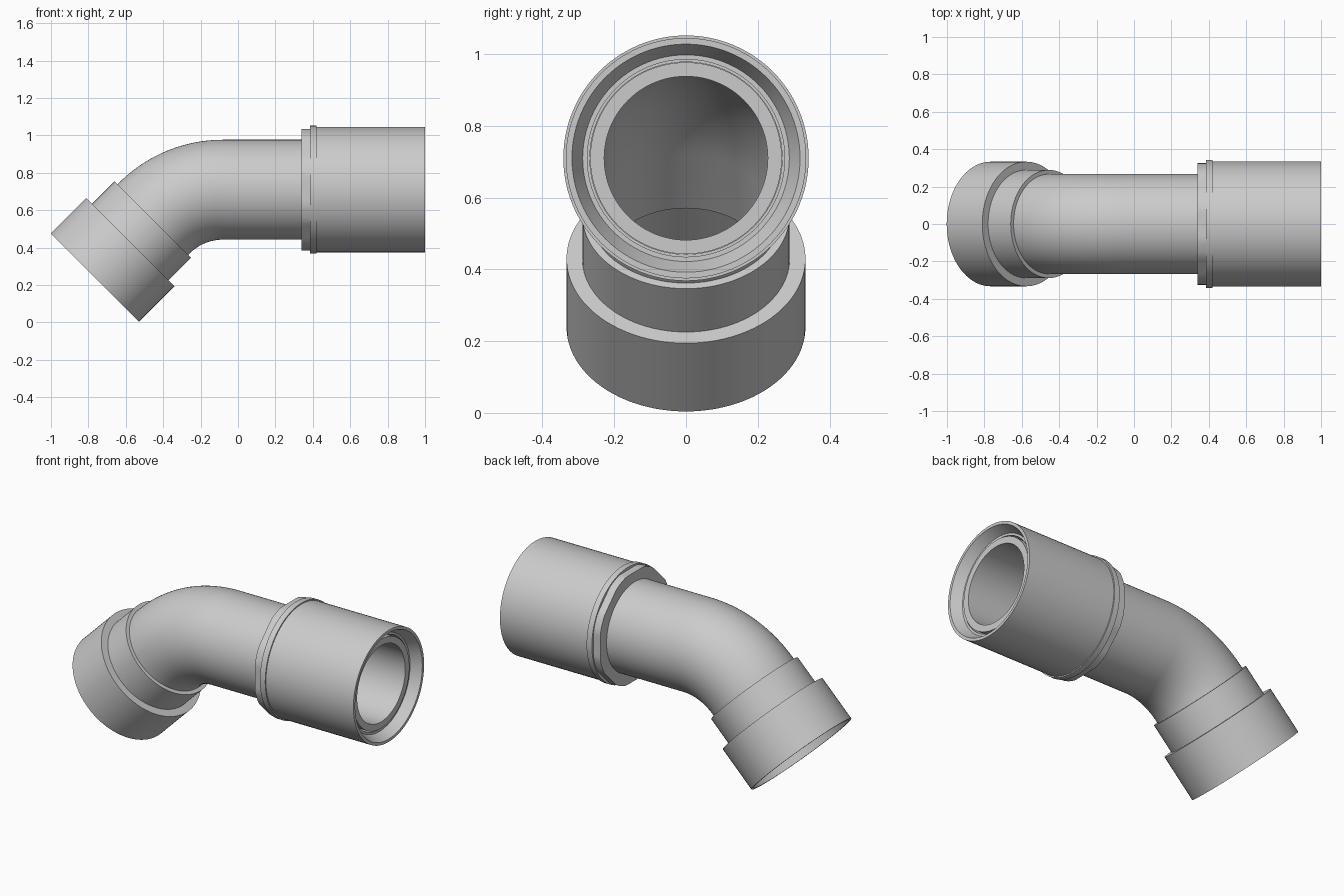
import bpy, bmesh
from math import sin, cos, pi, radians, sqrt
from mathutils import Vector

cube = bpy.data.objects.get("Cube")
if cube:
    bpy.data.objects.remove(cube, do_unlink=True)

grey = bpy.data.materials.new("light grey")
grey.use_nodes = True
grey.diffuse_color = (0.6, 0.6, 0.6, 1)
grey.node_tree.nodes["Principled BSDF"].inputs["Base Color"].default_value = (0.6, 0.6, 0.6, 1)

SIDES = 96
AXIS_Z = 0.71
BEND_X, BEND_R, TURN = -0.08, 0.52, pi / 4


def station(x):
    """Centre and tilt at axis coordinate x; left of BEND_X it follows the bend."""
    if x >= BEND_X:
        return Vector((x, 0, AXIS_Z)), 0
    arc = BEND_X - x
    a = min(arc / BEND_R, TURN)
    past = arc - a * BEND_R
    return Vector((BEND_X - BEND_R * sin(a) - past * cos(a), 0,
                   AXIS_Z - BEND_R * (1 - cos(a)) - past * sin(a))), a


def circle(t):
    return 1.0


def sweep(name, profile, outline=circle):
    """Closed wall section of (axis, radius) points turned around the pipe axis."""
    bm = bmesh.new()
    rings = []
    for x, r in profile:
        c, a = station(x)
        up = Vector((-sin(a), 0, cos(a)))
        ring = []
        for i in range(SIDES):
            t = 2 * pi * i / SIDES
            k = r * outline(t) if r > 0.3 else r
            ring.append(bm.verts.new(c + up * k * cos(t) + Vector((0, k * sin(t), 0))))
        rings.append(ring)
    for p, q in zip(rings, rings[1:] + rings[:1]):
        for i in range(SIDES):
            j = (i + 1) % SIDES
            bm.faces.new((p[i], p[j], q[j], q[i]))
    bmesh.ops.recalc_face_normals(bm, faces=bm.faces)
    mesh = bpy.data.meshes.new(name)
    bm.to_mesh(mesh)
    bm.free()
    mesh.materials.append(grey)
    ob = bpy.data.objects.new(name, mesh)
    bpy.context.collection.objects.link(ob)
    bpy.ops.object.select_all(action="DESELECT")
    ob.select_set(True)
    bpy.context.view_layer.objects.active = ob
    bpy.ops.object.shade_smooth_by_angle(angle=radians(25))


# Elbow pipe with stepped socket at the lower end
OUTER, BORE, PIPE_END = 0.267, 0.228, 0.95
bend_end = BEND_X - BEND_R * TURN
low = bend_end - 0.45
bend = [BEND_X - BEND_R * TURN * i / 24 for i in range(25)]
sweep("elbow_pipe",
      [(low, 0.333), (low + 0.269, 0.333), (low + 0.269, 0.289),
       (low + 0.44, 0.289), (low + 0.44, OUTER)]
      + [(x, OUTER) for x in reversed(bend)]
      + [(PIPE_END, OUTER), (PIPE_END, BORE)]
      + [(x, BORE) for x in bend]
      + [(low + 0.24, BORE), (low + 0.24, 0.3), (low, 0.318)])

# Outer sleeve with a conical mouth
sweep("sleeve", [(0.42, 0.335), (1, 0.335), (1, 0.318), (0.94, 0.288),
                 (0.94, 0.275), (0.42, 0.275)])

# Raised ring behind the sleeve
sweep("sleeve_ring", [(0.385, 0.342), (0.42, 0.342), (0.42, 0.268), (0.385, 0.268)])


# Collar with eight flats cut into its round edge
def flats(t):
    off = (t + pi / 8) % (pi / 4) - pi / 8
    return min(1.0, 0.972 / cos(off))


sweep("collar", [(0.34, 0.335), (0.385, 0.335), (0.385, 0.266), (0.34, 0.266)], flats)
